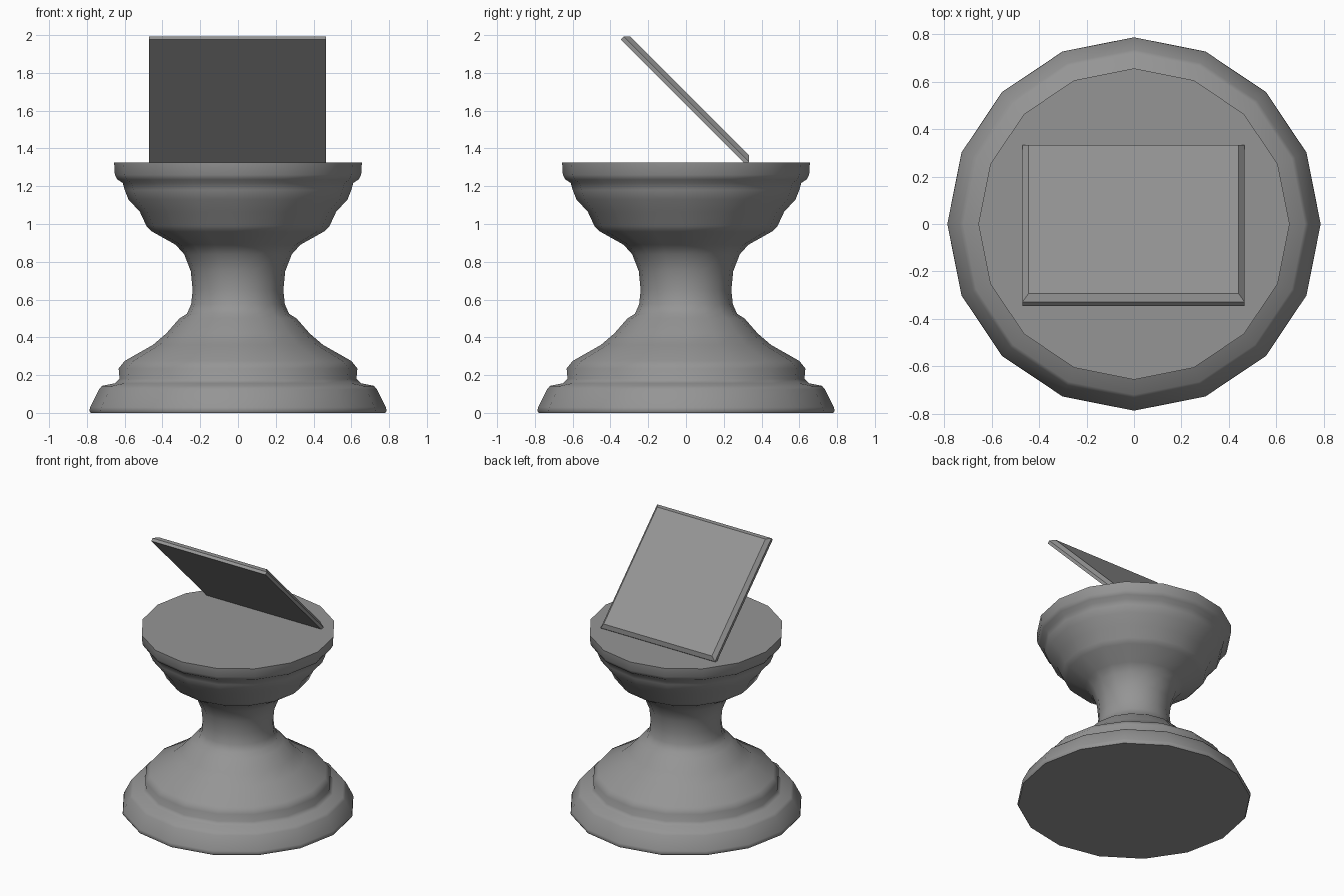
import bpy, bmesh
from math import radians, sin, cos, tau, sqrt
from mathutils import Matrix, Vector

cube = bpy.data.objects.get("Cube")
if cube:
    bpy.data.objects.remove(cube, do_unlink=True)

stone = bpy.data.materials.new("grey stone")
stone.use_nodes = True
GREY = (0.3, 0.3, 0.3, 1)
stone.diffuse_color = GREY
stone.node_tree.nodes["Principled BSDF"].inputs["Base Color"].default_value = GREY


def add_object(name, bm):
    bmesh.ops.recalc_face_normals(bm, faces=bm.faces)
    mesh = bpy.data.meshes.new(name)
    bm.to_mesh(mesh)
    bm.free()
    mesh.materials.append(stone)
    obj = bpy.data.objects.new(name, mesh)
    bpy.context.collection.objects.link(obj)
    return obj


def lathe(name, profile, sides):
    bm = bmesh.new()
    rings = [[bm.verts.new((r * cos(tau * i / sides), r * sin(tau * i / sides), z))
              for i in range(sides)] for r, z in profile]
    for low, high in zip(rings, rings[1:]):
        for i in range(sides):
            j = (i + 1) % sides
            bm.faces.new((low[i], low[j], high[j], high[i]))
    bm.faces.new(rings[0])
    bm.faces.new(rings[-1])
    return add_object(name, bm)


# Turned pedestal: stepped base, waisted neck, moulded top
profile = [
    (.78, 0), (.787, .012), (.783, .03), (.735, .125), (.72, .143), (.65, .157),
    (.627, .18), (.632, .235), (.60, .275), (.45, .36), (.38, .42),
    (.31, .5), (.27, .525), (.248, .575), (.24, .65), (.25, .75),
    (.285, .84), (.33, .89), (.455, .96), (.485, .99), (.52, 1.065),
    (.58, 1.13), (.60, 1.18), (.61, 1.217), (.638, 1.235), (.652, 1.26), (.656, 1.325),
]
pedestal = lathe("pedestal", profile, 16)
bpy.ops.object.select_all(action="DESELECT")
pedestal.select_set(True)
bpy.context.view_layer.objects.active = pedestal
bpy.ops.object.shade_smooth_by_angle(angle=radians(52))

# Tilted square panel with a chamfered rim on its upper face
size, rim, chamfer = .937, .022, .025
bm = bmesh.new()
bmesh.ops.create_cube(bm, size=1, matrix=Matrix.Diagonal((size, size, rim + chamfer, 1)))
bm.faces.ensure_lookup_table()
top = max(bm.faces, key=lambda f: f.calc_center_median().z)
bmesh.ops.bevel(bm, geom=list(top.edges), offset=chamfer, segments=1, affect="EDGES")
panel = add_object("tilted_panel", bm)
panel.matrix_world = Matrix.Translation((-.002, .003, 1.662)) @ Matrix.Rotation(radians(-45), 4, "X")
